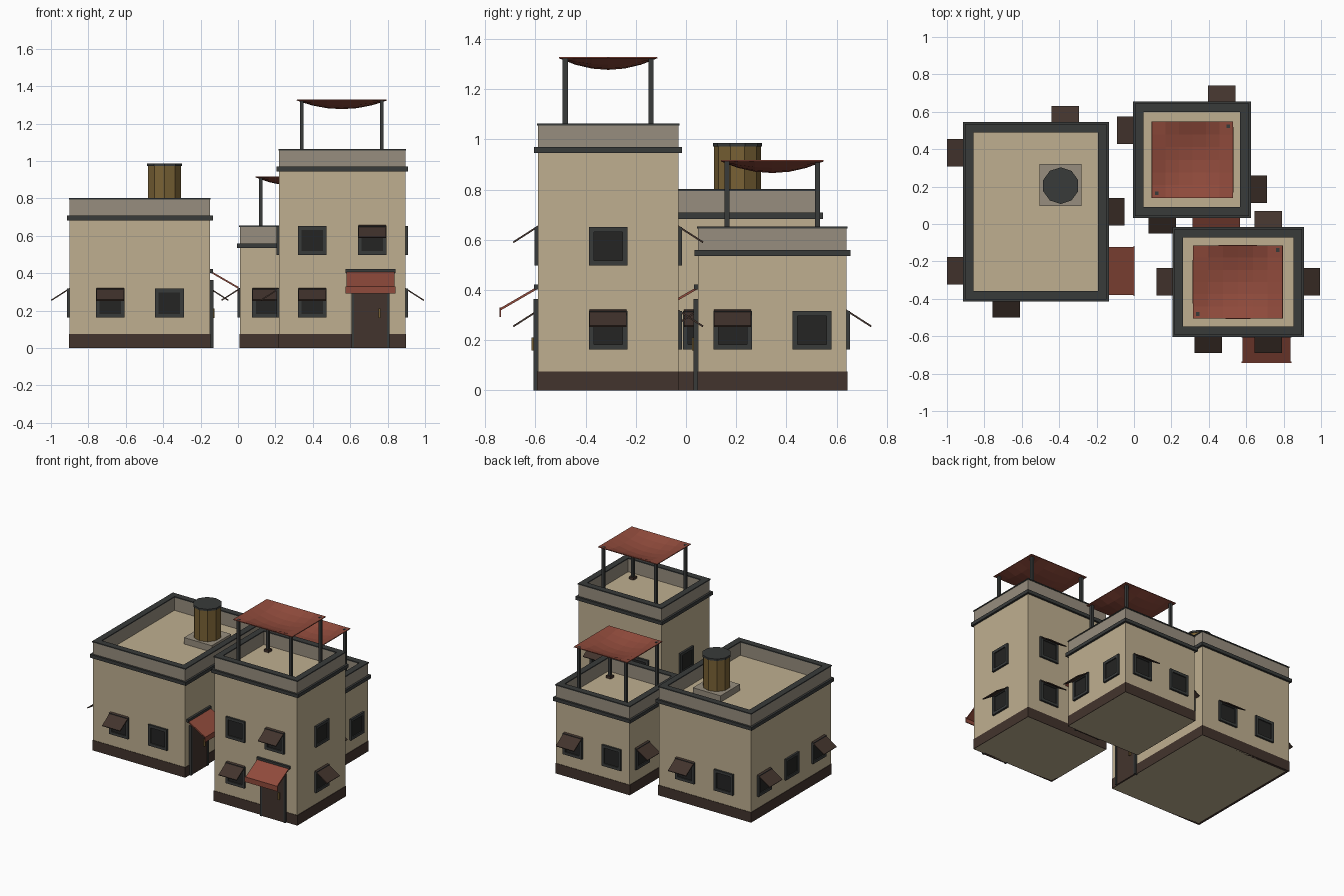
import bpy, bmesh, math
from mathutils import Matrix, Vector

if "Cube" in bpy.data.objects:
    bpy.data.objects.remove(bpy.data.objects["Cube"])


def mat(name, *rgb):
    m = bpy.data.materials.new(name)
    m.diffuse_color = (*rgb, 1)
    m.use_nodes = True
    m.node_tree.nodes["Principled BSDF"].inputs["Base Color"].default_value = m.diffuse_color
    return m


WALL = mat("plaster", .52, .43, .28)
GREY = mat("parapet_stone", .31, .27, .21)
DARK = mat("dark_trim", .04, .043, .042)
GLASS = mat("pane", .018, .018, .017)
BROWN = mat("brown", .055, .034, .026)
RED = mat("red_cloth", .28, .07, .045)
BRASS = mat("tank_brass", .19, .12, .035)


def finish(name, bm, m):
    me = bpy.data.meshes.new(name)
    bm.to_mesh(me)
    bm.free()
    me.materials.append(m)
    ob = bpy.data.objects.new(name, me)
    bpy.context.collection.objects.link(ob)
    return ob


def box(name, lo, hi, m, M=Matrix()):
    lo, hi = Vector(lo), Vector(hi)
    bm = bmesh.new()
    bmesh.ops.create_cube(bm, size=1, matrix=M @ Matrix.Translation((lo + hi) / 2)
                          @ Matrix.Diagonal((*(hi - lo), 1)))
    return finish(name, bm, m)


def cylinder(name, x, y, z0, z1, r, m, n=10):
    bm = bmesh.new()
    bmesh.ops.create_cone(bm, cap_ends=True, segments=n, radius1=r, radius2=r, depth=z1 - z0,
                          matrix=Matrix.Translation((x, y, (z0 + z1) / 2)))
    return finish(name, bm, m)


def ring(name, cx, cy, hx, hy, t, z0, z1, m):
    # hollow rectangular rim of thickness t
    bm = bmesh.new()
    rows = []
    for d, z in ((0, z0), (0, z1), (t, z1), (t, z0)):
        rows.append([bm.verts.new((cx + sx * (hx - d), cy + sy * (hy - d), z))
                     for sx, sy in ((-1, -1), (1, -1), (1, 1), (-1, 1))])
    for i in range(4):
        for j in range(4):
            a, b, k = rows[i], rows[(i + 1) % 4], (j + 1) % 4
            bm.faces.new((a[j], a[k], b[k], b[j]))
    bmesh.ops.recalc_face_normals(bm, faces=bm.faces)
    return finish(name, bm, m)


def sloped(name, M, u, w, z, out, drop, t, m):
    # thin panel leaning out from the wall
    S = M @ Matrix.Translation((u, 0, z)) @ Matrix.Rotation(math.atan2(drop, out), 4, 'X')
    return box(name, (-w / 2, -math.hypot(out, drop), -t), (w / 2, 0, 0), m, S)


def window(M, u, floor, awning):
    z, h, f = .24 + .335 * floor, .077, .02
    box("window_pane", (u - h + f, -.006, z - h + f), (u + h - f, .01, z + h - f), GLASS, M)
    for s in (-1, 1):
        a, b = sorted((s * h, s * (h - f)))
        box("window_jamb", (u + a, -.014, z - h), (u + b, .01, z + h), DARK, M)
        box("window_rail", (u - h + f, -.014, z + a), (u + h - f, .01, z + b), DARK, M)
    if awning:
        sloped("window_awning", M, u, .147, z + .082, .1, .064, .007, BROWN)


def door(M, u):
    box("door_leaf", (u - .09, -.013, 0), (u + .09, .01, .35), BROWN, M)
    for s in (-1, 1):
        box("door_jamb", (u + s * .095 - .007, -.018, 0), (u + s * .095 + .007, .01, .36), DARK, M)
    box("door_lintel", (u - .102, -.018, .35), (u + .102, .01, .364), DARK, M)
    box("door_handle", (u + .045, -.025, .16), (u + .055, -.013, .21), BRASS, M)
    # cloth awning with wall bar and hanging valance
    box("awning_bar", (u - .134, -.016, .402), (u + .134, 0, .422), DARK, M)
    sloped("door_awning", M, u, .256, .415, .15, .087, .009, RED)
    box("awning_valance", (u - .134, -.152, .292), (u + .134, -.146, .33), RED, M)


def canopy(x0, x1, y0, y1, base, top, n=6):
    # cloth sagging in the middle, on four posts
    bm = bmesh.new()
    bmesh.ops.create_grid(bm, x_segments=n, y_segments=n, size=1)
    for v in bm.verts:
        u, w = v.co.x, v.co.y
        v.co = ((x0 + x1) / 2 + u * (x1 - x0) / 2, (y0 + y1) / 2 + w * (y1 - y0) / 2,
                top - .046 * (1 - u * u) * (1 - w * w))
    cloth = finish("roof_canopy", bm, RED)
    cloth.modifiers.new("thickness", 'SOLIDIFY').thickness = .005
    for x in (x0 + .026, x1 - .026):
        for y in (y0 + .024, y1 - .024):
            box("canopy_post", (x - .01, y - .01, base), (x + .01, y + .01, top - .003), DARK)
            box("post_foot", (x - .019, y - .019, base), (x + .019, y + .019, base + .018), BROWN)


def building(x0, x1, y0, y1, roof, sides):
    cx, cy, hx, hy = (x0 + x1) / 2, (y0 + y1) / 2, (x1 - x0) / 2, (y1 - y0) / 2
    box("walls", (x0, y0, 0), (x1, y1, roof), WALL)
    ring("skirting", cx, cy, hx + .003, hy + .003, .02, 0, .075, BROWN)
    ring("parapet", cx, cy, hx, hy, .038, roof - .01, roof + .098, GREY)
    ring("parapet_cap", cx, cy, hx + .004, hy + .004, .046, roof + .096, roof + .104, DARK)
    ring("roof_band", cx, cy, hx + .015, hy + .015, .03, roof - .015, roof + .01, DARK)
    # sides run front, right, back, left; each entry is (offset, floor, awning) or a door offset
    for k, items in enumerate(sides):
        M = (Matrix.Translation((cx, cy, 0)) @ Matrix.Rotation(k * math.pi / 2, 4, 'Z')
             @ Matrix.Translation((0, -(hx if k % 2 else hy), 0)))
        for it in items:
            if isinstance(it, tuple):
                window(M, *it)
            else:
                door(M, it)


W = .158
pair = [(-W, 0, True), (W, 0, False)]
tower_side = [(0, 0, True), (0, 1, False)]

# large left house
building(-.9, -.15, -.4, .53, .698,
         [pair, [-.316, (0, 0, True), (.316, 0, False)], pair,
          [(-.316, 0, True), (0, 0, False), (.316, 0, True)]])
# low back house
building(.01, .61, .048, .64, .55, [[(-W, 0, True), .13], pair, pair, pair])
# tall front house
building(.22, .895, -.59, -.03, .96,
         [[(-.16, 0, True), .15, (-.16, 1, False), (.16, 1, True)], tower_side,
          [(-.16, 0, True), (-.16, 1, True), (.16, 0, False), (.16, 1, False)], tower_side])

# rooftop water tank
box("tank_plinth", (-.505, .095, .69), (-.28, .32, .745), GREY)
cylinder("water_tank", -.392, .205, .745, .975, .093, BRASS)
cylinder("tank_lid", -.392, .205, .972, .986, .098, DARK)

# roof canopies
canopy(.315, .795, -.505, -.115, .96, 1.328)
canopy(.095, .53, .14, .547, .55, .917)
